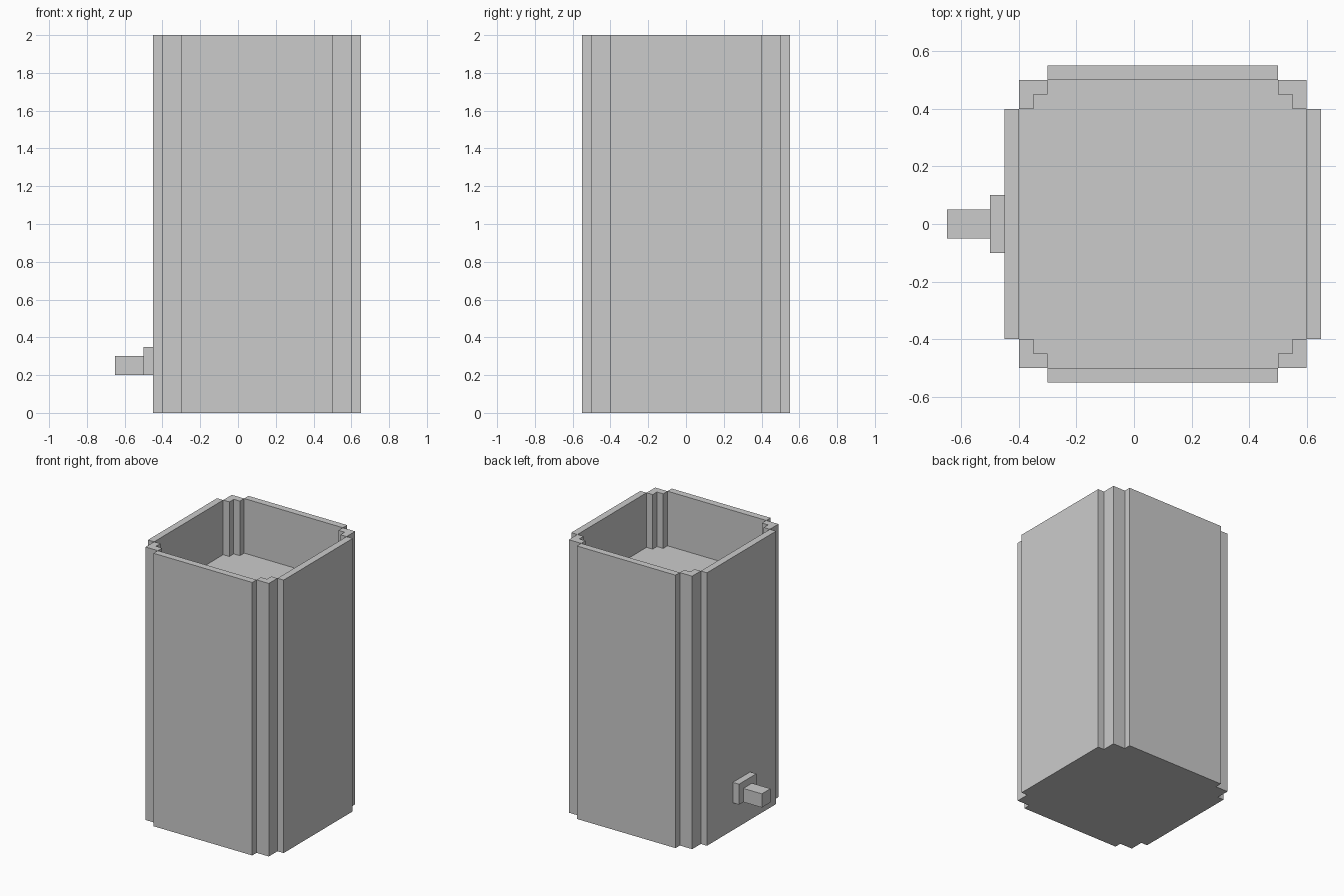
import bpy
import bmesh

if "Cube" in bpy.data.objects:
    bpy.data.objects.remove(bpy.data.objects["Cube"], do_unlink=True)

HEIGHT, FLOOR_TOP = 2.0, 1.6
CENTRE_X = 0.1          # the body sits beside the spout

grey = bpy.data.materials.new("plain grey")
grey.use_nodes = True
colour = (0.6, 0.6, 0.6, 1)
grey.diffuse_color = colour
grey.node_tree.nodes["Principled BSDF"].inputs["Base Color"].default_value = colour


def prism(name, outline, z0, z1):
    """Extrude a closed outline from z0 up to z1."""
    bm = bmesh.new()
    base = bm.faces.new([bm.verts.new((x, y, z0)) for x, y in outline])
    top = bmesh.ops.extrude_face_region(bm, geom=[base])["geom"]
    bmesh.ops.translate(bm, vec=(0, 0, z1 - z0),
                        verts=[v for v in top if isinstance(v, bmesh.types.BMVert)])
    bmesh.ops.recalc_face_normals(bm, faces=bm.faces)
    mesh = bpy.data.meshes.new(name)
    bm.to_mesh(mesh)
    bm.free()
    mesh.materials.append(grey)
    obj = bpy.data.objects.new(name, mesh)
    bpy.context.collection.objects.link(obj)
    return obj


def box(name, x0, x1, y0, y1, z0, z1):
    return prism(name, [(x0, y0), (x1, y0), (x1, y1), (x0, y1)], z0, z1)


# Side panels
for side, s in (("left", 1), ("right", -1)):
    xs = sorted((CENTRE_X + s * 0.5, CENTRE_X + s * 0.55))
    box(side + "_panel", *xs, -0.4, 0.4, 0, HEIGHT)
for side, s in (("back", 1), ("front", -1)):
    ys = sorted((s * 0.5, s * 0.55))
    box(side + "_panel", CENTRE_X - 0.4, CENTRE_X + 0.4, *ys, 0, HEIGHT)

# L-shaped corner posts
post = [(0.5, 0.4), (0.5, 0.5), (0.4, 0.5), (0.4, 0.45), (0.45, 0.45), (0.45, 0.4)]
for side, sx in (("left", 1), ("right", -1)):
    for end, sy in (("back", 1), ("front", -1)):
        prism(f"{end}_{side}_post",
              [(CENTRE_X + sx * x, sy * y) for x, y in post], 0, HEIGHT)

# Filling inside the panels, stepped around the posts
step = [(0.5, 0.4), (0.45, 0.4), (0.45, 0.45), (0.4, 0.45), (0.4, 0.5)]
outline = []
for sx, sy in ((1, 1), (-1, 1), (-1, -1), (1, -1)):
    corner = step if sx * sy > 0 else step[::-1]
    outline += [(CENTRE_X + sx * x, sy * y) for x, y in corner]
prism("filling", outline, 0, FLOOR_TOP)

# Spout low on the right side
box("spout_plate", -0.5, -0.45, -0.1, 0.1, 0.2, 0.35)
box("spout", -0.65, -0.5, -0.05, 0.05, 0.2, 0.3)
